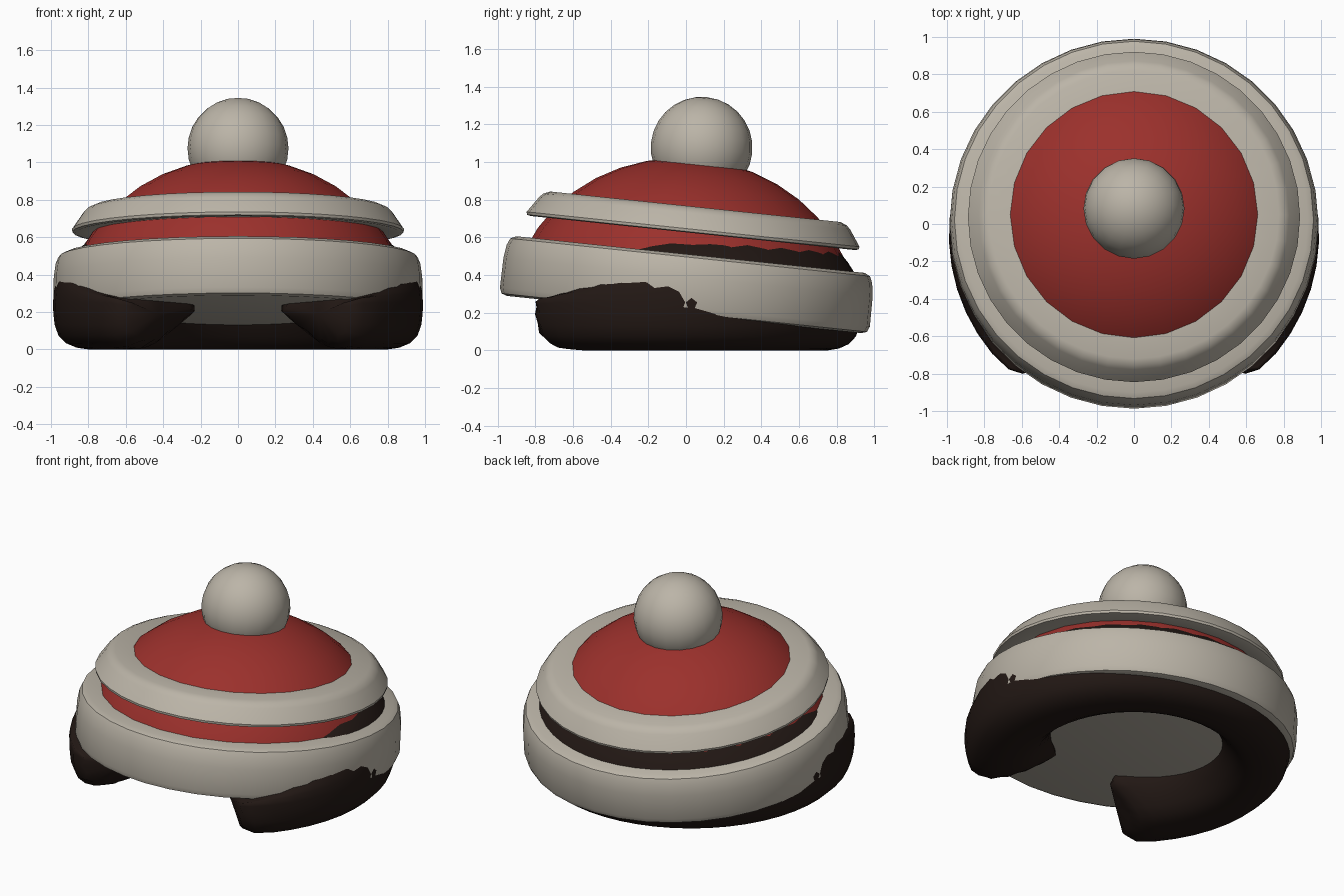
import bpy, bmesh, math
from mathutils import Matrix

if "Cube" in bpy.data.objects:
    bpy.data.objects.remove(bpy.data.objects["Cube"])

# Hat parts share one tilted frame: lower at the back
TILT = Matrix.Translation((0, -0.01, 0.19)) @ Matrix.Rotation(math.radians(-6), 4, 'X')


def material(name, rgb):
    m = bpy.data.materials.new(name)
    m.diffuse_color = (*rgb, 1)
    m.use_nodes = True
    m.node_tree.nodes["Principled BSDF"].inputs["Base Color"].default_value = m.diffuse_color
    return m


RED = material("red_knit", (0.33, 0.03, 0.025))
DARK = material("dark_brown", (0.016, 0.009, 0.007))
CREAM = material("cream_wool", (0.50, 0.46, 0.39))


def finish(bm, name, mat, matrix=Matrix(), angle=40):
    bmesh.ops.remove_doubles(bm, verts=bm.verts, dist=1e-5)
    bmesh.ops.recalc_face_normals(bm, faces=bm.faces)
    me = bpy.data.meshes.new(name)
    bm.to_mesh(me)
    bm.free()
    ob = bpy.data.objects.new(name, me)
    bpy.context.collection.objects.link(ob)
    ob.matrix_world = matrix
    me.materials.append(mat)
    bpy.ops.object.select_all(action='DESELECT')
    ob.select_set(True)
    bpy.context.view_layer.objects.active = ob
    bpy.ops.object.shade_smooth_by_angle(angle=math.radians(angle))
    return ob


def lathe(name, profile, mat, segs=32):
    bm = bmesh.new()
    vs = [bm.verts.new((r, 0, z)) for r, z in profile]
    es = [bm.edges.new(p) for p in zip(vs, vs[1:])]
    bmesh.ops.spin(bm, geom=vs + es, cent=(0, 0, 0), axis=(0, 0, 1),
                   angle=math.tau, steps=segs, use_duplicate=False)
    return finish(bm, name, mat, TILT)


# Wide brim with a closed underside
lathe("brim", [(0, 0), (.945, 0), (.975, .01), (.987, .04), (.985, .2), (.975, .27),
               (.96, .305), (.93, .32), (.7, .32), (0, .32)], CREAM, 36)

# Flared upper band
lathe("upper_band", [(.7, .445), (.865, .435), (.885, .44), (.888, .455), (.83, .54),
                     (.81, .56), (.775, .575), (.55, .575), (.7, .445)], CREAM, 36)

# Dome of the cap
dome = [(.92 * math.cos(a), .83 * math.sin(a))
        for a in (math.radians(90 * i / 10) for i in range(1, 11))]
lathe("cap_dome", [(0, dome[0][1])] + dome, RED, 24)

# Pompom on top
bm = bmesh.new()
bmesh.ops.create_uvsphere(bm, u_segments=20, v_segments=14, radius=.27)
finish(bm, "pompom", CREAM, TILT @ Matrix.Translation((0, 0, .89)), 60)

# Hair: horseshoe sweep open at the front; (radius, height, end angle)
section = [(.50, .22, 166), (.56, .12, 152), (.64, .01, 142), (.75, -.002, 145), (.88, .0, 147),
           (.99, .06, 147), (1.005, .2, 147), (1.005, .31, 147), (.97, .42, 147),
           (.885, .52, 147), (.80, .60, 147), (.66, .60, 150), (.52, .42, 160)]
STEPS = 20
bm = bmesh.new()
rings = []
for i in range(-STEPS // 2, STEPS // 2 + 1):
    f = i / (STEPS / 2)
    ring = []
    for r, z, end in section:
        a = math.radians(end * f)
        k = (.995 - .06 * math.cos(a)) if r > .7 else 1
        drop = max(0, abs(f) - .7) * .7 if z > .4 else 0
        ring.append(bm.verts.new((r * k * math.sin(a), r * k * math.cos(a), z - drop)))
    rings.append(ring)
n = len(section)
for a, b in zip(rings, rings[1:]):
    for j in range(n):
        bm.faces.new((a[j], a[(j + 1) % n], b[(j + 1) % n], b[j]))
bm.faces.new(rings[0])
bm.faces.new(rings[-1])
hair = finish(bm, "hair", DARK, angle=180)
hair.modifiers.new("smooth", 'SUBSURF').levels = 1
hair.modifiers["smooth"].render_levels = 1
